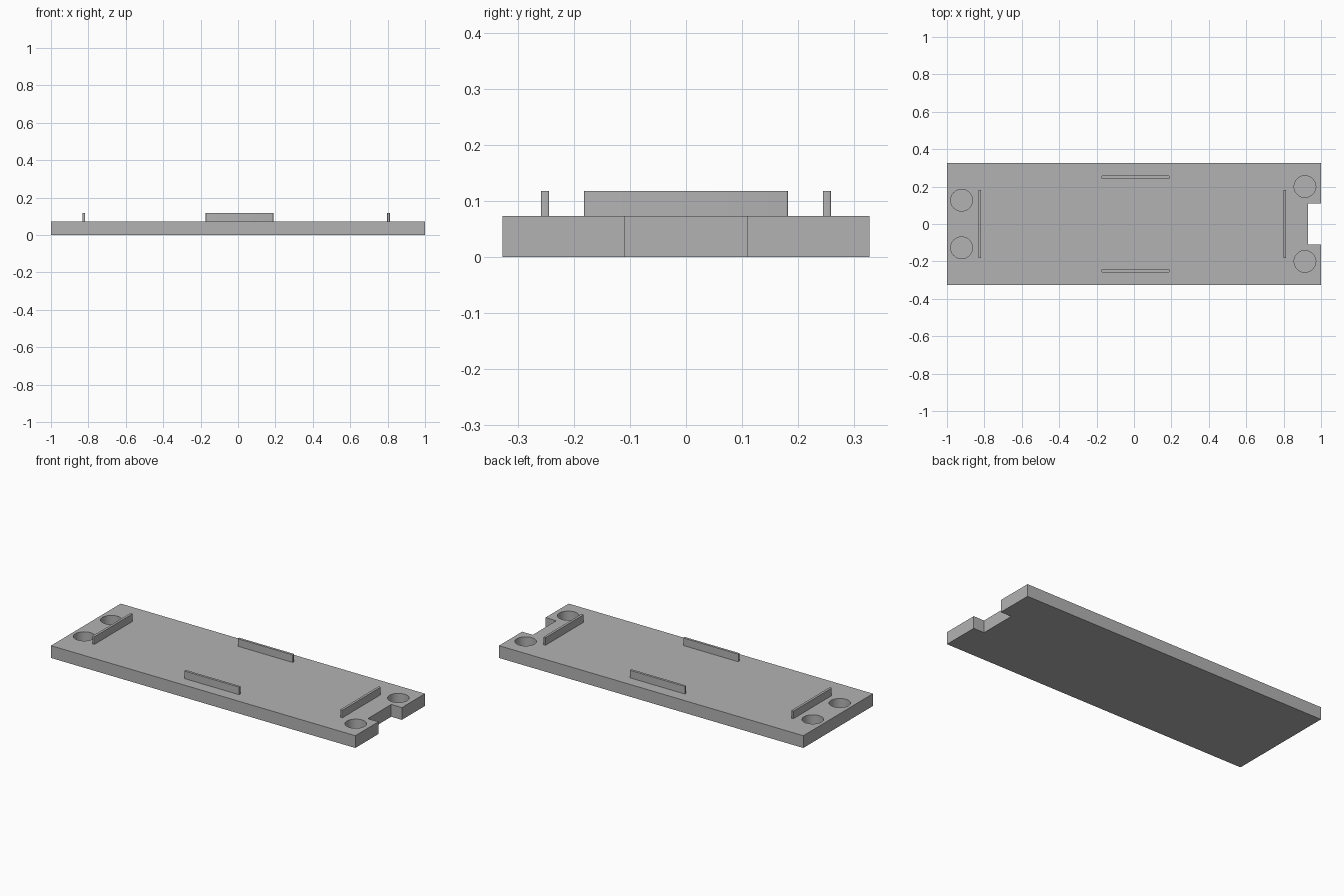
import bpy
import bmesh
import math

cube = bpy.data.objects.get("Cube")
if cube:
    bpy.data.objects.remove(cube, do_unlink=True)

GREY = (0.45, 0.45, 0.45, 1)
grey = bpy.data.materials.new("plain grey")
grey.use_nodes = True
grey.diffuse_color = GREY
grey.node_tree.nodes["Principled BSDF"].inputs["Base Color"].default_value = GREY

HALF_WIDTH = 0.327
THICKNESS = 0.073
TOP = 0.118


def make_object(name, bm):
    bmesh.ops.recalc_face_normals(bm, faces=bm.faces)
    mesh = bpy.data.meshes.new(name)
    bm.to_mesh(mesh)
    bm.free()
    obj = bpy.data.objects.new(name, mesh)
    bpy.context.collection.objects.link(obj)
    mesh.materials.append(grey)
    return obj


def smooth(obj):
    bpy.ops.object.select_all(action="DESELECT")
    obj.select_set(True)
    bpy.context.view_layer.objects.active = obj
    bpy.ops.object.shade_smooth_by_angle(angle=math.radians(35))


# Base plate: an outline with a notch in one end, extruded upward
half = [(-1, HALF_WIDTH), (1, HALF_WIDTH), (1, 0.11), (0.93, 0.11)]
outline = half + [(x, -y) for x, y in reversed(half)]
bm = bmesh.new()
face = bm.faces.new([bm.verts.new((x, y, 0)) for x, y in outline])
extruded = bmesh.ops.extrude_face_region(bm, geom=[face])["geom"]
bmesh.ops.translate(bm, vec=(0, 0, THICKNESS),
                    verts=[v for v in extruded if isinstance(v, bmesh.types.BMVert)])
plate = make_object("base_plate", bm)

# Blind round pockets near the corners
bm = bmesh.new()
DEPTH = 0.062
for x, y in ((-0.922, 0.127), (0.914, 0.2)):
    for side in (-1, 1):
        made = bmesh.ops.create_cone(bm, cap_ends=True, segments=48,
                                     radius1=0.058, radius2=0.058, depth=0.2)
        bmesh.ops.translate(bm, verts=made["verts"],
                            vec=(x, side * y, THICKNESS - DEPTH + 0.1))
cutter = make_object("pocket_cutter", bm)
cutter.hide_render = True

cut = plate.modifiers.new("pockets", "BOOLEAN")
cut.operation = "DIFFERENCE"
cut.solver = "EXACT"
cut.object = cutter
bpy.context.view_layer.objects.active = plate
bpy.ops.object.modifier_apply(modifier=cut.name)
bpy.data.objects.remove(cutter, do_unlink=True)
smooth(plate)


# Upright locating ridges with slightly rounded vertical edges
def ridge(name, x, y, length, along_x):
    thick = 0.0145
    size = (length, thick) if along_x else (thick, length)
    height = TOP - THICKNESS
    bm = bmesh.new()
    bmesh.ops.create_cube(bm, size=1)
    bmesh.ops.scale(bm, vec=(*size, height), verts=bm.verts)
    bmesh.ops.translate(bm, vec=(x, y, THICKNESS + height / 2), verts=bm.verts)
    upright = [e for e in bm.edges
               if abs(e.verts[0].co.z - e.verts[1].co.z) > height / 2]
    bmesh.ops.bevel(bm, geom=upright, offset=0.003, segments=4,
                    profile=0.5, affect="EDGES")
    smooth(make_object(name, bm))


ridge("front_ridge", 0.008, -0.251, 0.363, True)
ridge("back_ridge", 0.008, 0.251, 0.363, True)
ridge("right_ridge", -0.825, 0, 0.363, False)
ridge("left_ridge", 0.805, 0, 0.363, False)
